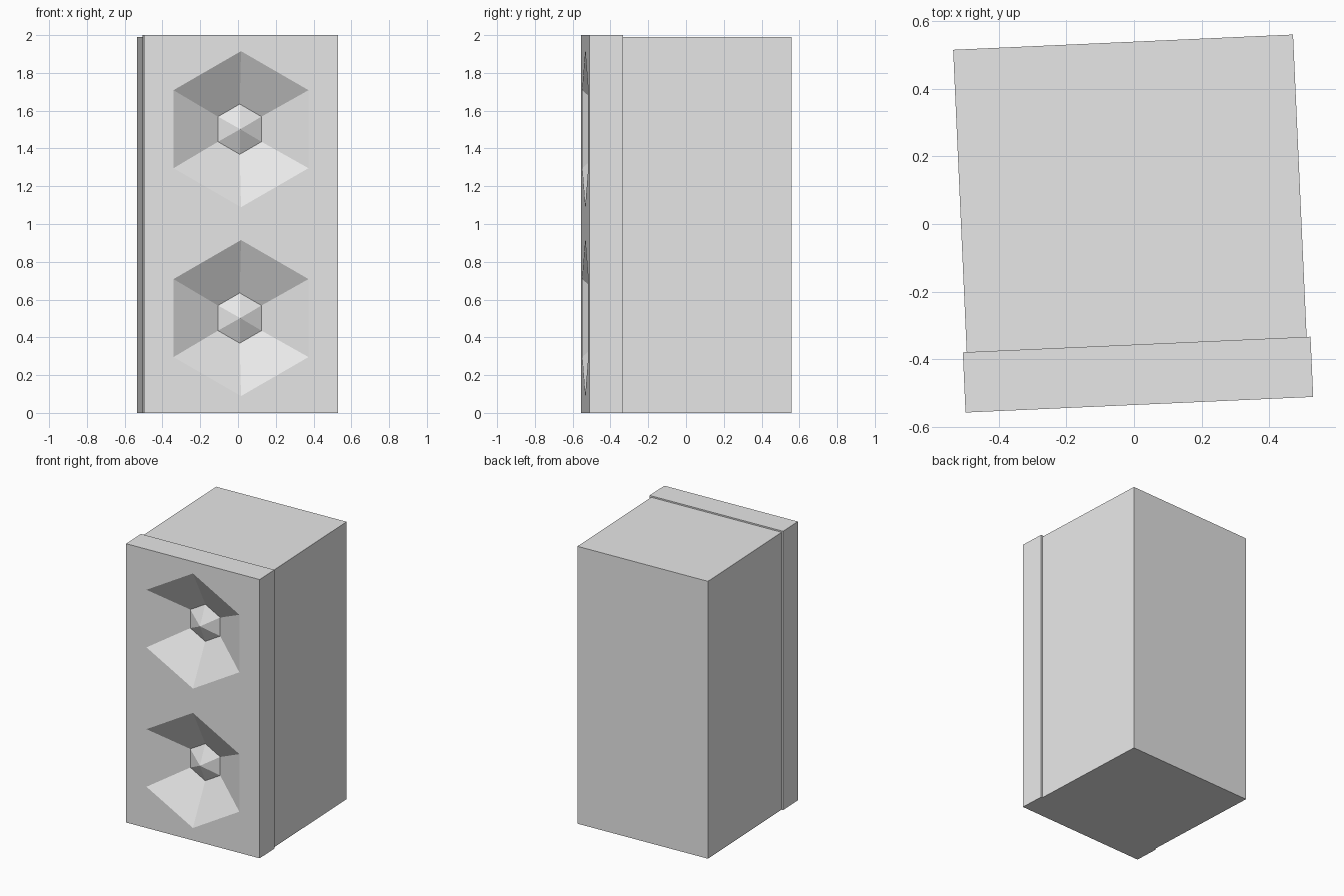
import bpy
import bmesh
import math

cube = bpy.data.objects.get("Cube")
if cube:
    bpy.data.objects.remove(cube, do_unlink=True)

TURN = math.radians(2.57)   # whole cabinet is turned slightly about z
CENTRE_X = -0.008
FRONT, FLOOR = -0.534, -0.384

grey = bpy.data.materials.new("light_grey")
grey.use_nodes = True
grey.diffuse_color = (0.8, 0.8, 0.8, 1)
bsdf = next(n for n in grey.node_tree.nodes if n.type == 'BSDF_PRINCIPLED')
bsdf.inputs["Base Color"].default_value = (0.8, 0.8, 0.8, 1)


def add_object(name, bm):
    bmesh.ops.recalc_face_normals(bm, faces=bm.faces)
    mesh = bpy.data.meshes.new(name)
    bm.to_mesh(mesh)
    bm.free()
    mesh.materials.append(grey)
    obj = bpy.data.objects.new(name, mesh)
    obj.rotation_euler.z = TURN
    bpy.context.collection.objects.link(obj)
    return obj


def box(name, width, y0, y1, height):
    bm = bmesh.new()
    bmesh.ops.create_cube(bm, size=1)
    for v in bm.verts:
        v.co = (CENTRE_X + v.co.x * width,
                (y0 + y1) / 2 + v.co.y * (y1 - y0),
                (v.co.z + 0.5) * height)
    return add_object(name, bm)


def hex_ring(bm, radius, y, z):
    angles = [math.radians(90 + 60 * k) for k in range(6)]
    return [bm.verts.new((CENTRE_X + radius * math.cos(a), y, z + radius * math.sin(a)))
            for a in angles]


# Cabinet and the slightly wider front board
box("cabinet_body", 1.005, -0.356, 0.538, 1.99)
baffle = box("front_baffle", 1.028, FRONT, -0.356, 2.0)

for label, z in (("lower", 0.502), ("upper", 1.502)):
    # Hexagonal funnel cut into the board
    reach = 0.02
    slope = (0.413 - 0.133) / (FLOOR - FRONT)
    bm = bmesh.new()
    inner = hex_ring(bm, 0.133, FLOOR, z)
    outer = hex_ring(bm, 0.413 + slope * reach, FRONT - reach, z)
    bm.faces.new(inner)
    bm.faces.new(outer)
    for k in range(6):
        n = (k + 1) % 6
        bm.faces.new((inner[k], inner[n], outer[n], outer[k]))
    cutter = add_object(label + "_funnel_cutter", bm)
    cutter.hide_render = True
    bpy.context.view_layer.update()

    cut = baffle.modifiers.new(label + "_funnel", 'BOOLEAN')
    cut.operation = 'DIFFERENCE'
    cut.solver = 'EXACT'
    cut.object = cutter
    bpy.context.view_layer.objects.active = baffle
    bpy.ops.object.modifier_apply(modifier=cut.name)
    bpy.data.objects.remove(cutter, do_unlink=True)

    # Pointed dust cap in the middle of the funnel
    bm = bmesh.new()
    rim = hex_ring(bm, 0.133, FLOOR, z)
    tip = bm.verts.new((CENTRE_X, FLOOR - 0.065, z))
    for k in range(6):
        bm.faces.new((rim[k], rim[(k + 1) % 6], tip))
    add_object(label + "_dust_cap", bm)
